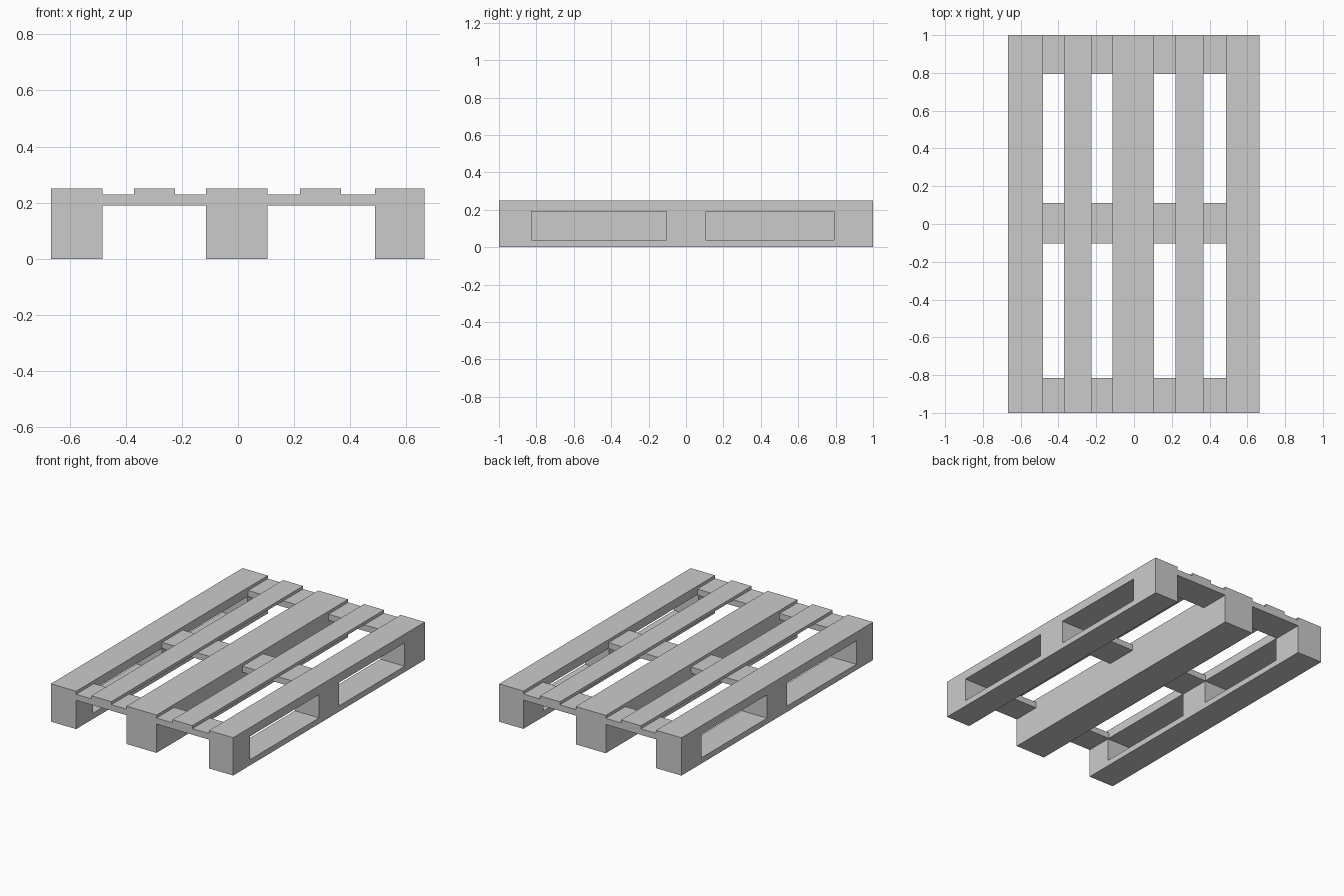
import bpy

if "Cube" in bpy.data.objects:
    bpy.data.objects.remove(bpy.data.objects["Cube"])


def box(name, x, y, z):
    """Box given by its (min, max) range on each axis."""
    bpy.ops.mesh.primitive_cube_add(
        size=1, location=[(a + b) / 2 for a, b in (x, y, z)])
    ob = bpy.context.object
    ob.name = name
    ob.scale = [b - a for a, b in (x, y, z)]
    bpy.ops.object.transform_apply(location=False, rotation=False, scale=True)
    return ob


LENGTH = (-1.0, 1.0)
TOP = 0.25
left_x, centre_x, right_x = (-0.667, -0.482), (-0.114, 0.105), (0.488, 0.665)

# Three full-height runners
runners = {n: box(n + "_runner", x, LENGTH, (0, TOP))
           for n, x in (("left", left_x), ("centre", centre_x), ("right", right_x))}

# Fork openings cut through the outer runners
for i, y in enumerate([(-0.825, -0.103), (0.106, 0.79)]):
    cutter = box(f"fork_cutter_{i}", (-0.9, 0.9), y, (0.038, 0.192))
    cutter.hide_render = True
    cutter.display_type = 'WIRE'
    for n in ("left", "right"):
        mod = runners[n].modifiers.new("fork_opening", 'BOOLEAN')
        mod.operation = 'DIFFERENCE'
        mod.solver = 'EXACT'
        mod.object = cutter

# Cross boards bridging the runners
for name, y in (("front", (-1.0, -0.815)), ("middle", (-0.103, 0.112)),
                ("back", (0.795, 1.0))):
    for side, x in (("left", (left_x[1], centre_x[0])),
                    ("right", (centre_x[1], right_x[0]))):
        box(f"{name}_{side}_cross_board", x, y, (0.19, 0.23))

# Thin deck slats lying on the cross boards
for side, x in (("left", (-0.371, -0.225)), ("right", (0.221, 0.367))):
    box(f"{side}_deck_slat", x, LENGTH, (0.23, TOP))
